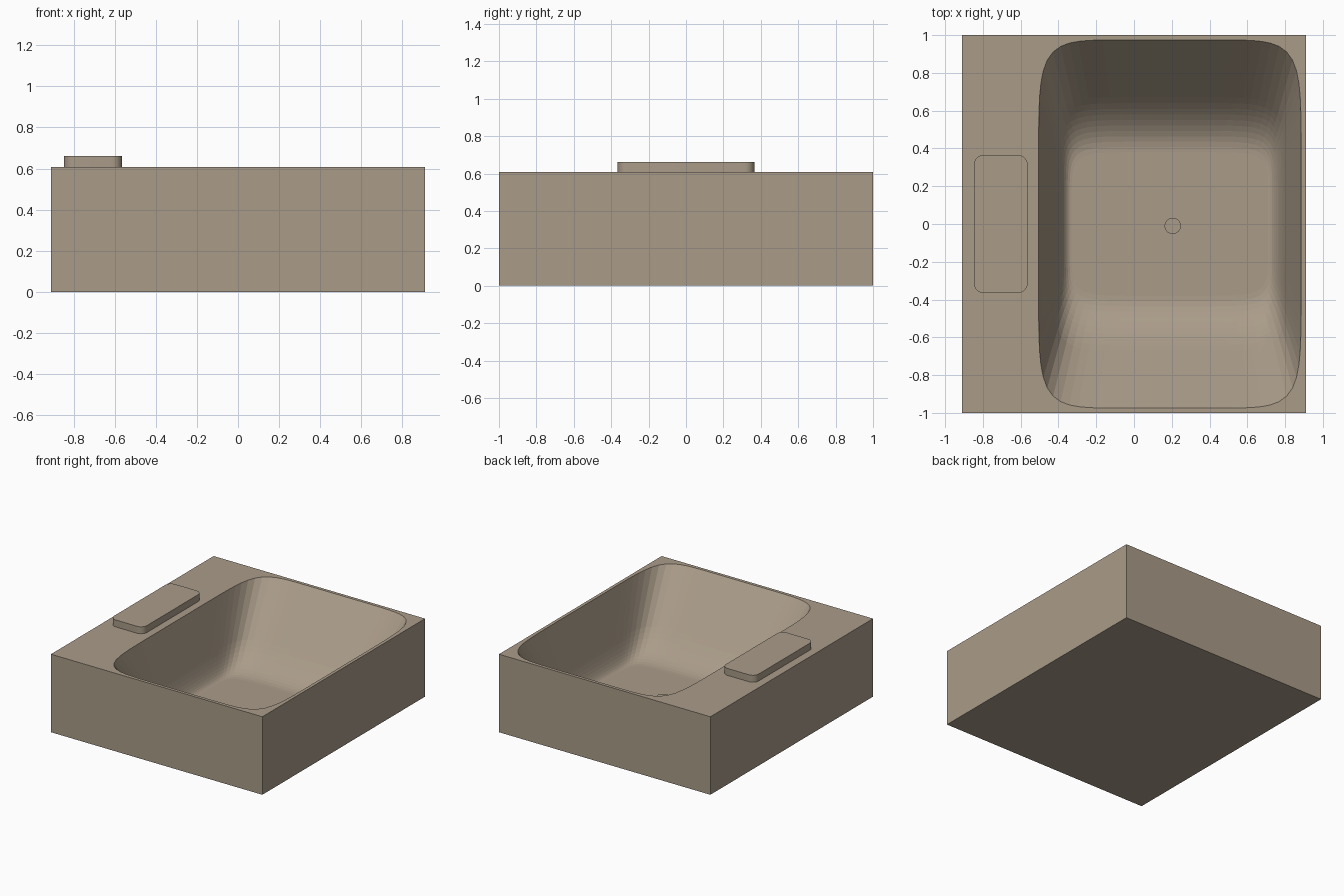
import bpy, bmesh, math

if "Cube" in bpy.data.objects:
    bpy.data.objects.remove(bpy.data.objects["Cube"])

W, D, H = 0.91, 1.0, 0.607     # body half width, half depth, height
CX = 0.19                      # basin centre in x
DEPTH = 0.54
N = 128

stone = bpy.data.materials.new("stone")
stone.diffuse_color = (0.40, 0.33, 0.25, 1)
stone.use_nodes = True
stone.node_tree.nodes["Principled BSDF"].inputs["Base Color"].default_value = stone.diffuse_color


def finish(bm, name, angle=30):
    bmesh.ops.recalc_face_normals(bm, faces=bm.faces)
    mesh = bpy.data.meshes.new(name)
    bm.to_mesh(mesh)
    bm.free()
    mesh.materials.append(stone)
    ob = bpy.data.objects.new(name, mesh)
    bpy.context.collection.objects.link(ob)
    bpy.ops.object.select_all(action='DESELECT')
    ob.select_set(True)
    bpy.context.view_layer.objects.active = ob
    bpy.ops.object.shade_smooth_by_angle(angle=math.radians(angle))
    return ob


def loop(bm, pts):
    vs = [bm.verts.new(p) for p in pts]
    es = [bm.edges.new((vs[i], vs[(i + 1) % len(vs)])) for i in range(len(vs))]
    return vs, es


def basin_ring(a, b, z, n=7.7):
    # rounded-rectangle (superellipse) outline
    pts = []
    for i in range(N):
        t = 2 * math.pi * (i + 0.5) / N
        c, s = math.cos(t), math.sin(t)
        r = (abs(c) ** n + abs(s) ** n) ** (-1 / n)
        pts.append((CX + a * r * c, b * r * s, z))
    return pts


def skin(bm, r0, r1):
    k = len(r0)
    for i in range(k):
        j = (i + 1) % k
        bm.faces.new((r0[i], r0[j], r1[j], r1[i]))


# basin profile: straight wall, then a curved fillet into the floor
(wa0, wb0), (wa1, wb1), (fa, fb) = (0.695, 0.975), (0.615, 0.67), (0.52, 0.38)
kd = 0.36                       # depth where the fillet begins
slope = (DEPTH - kd) / kd
ka, kb = wa1 + (wa1 - wa0) * slope, wb1 + (wb1 - wb0) * slope
rings = [(wa0, wb0, 0.0), (wa1, wb1, kd)]
for i in range(1, 11):
    t = i / 10
    q = ((1 - t) ** 2, 2 * t * (1 - t), t * t)
    rings.append((q[0] * wa1 + q[1] * ka + q[2] * fa,
                  q[0] * wb1 + q[1] * kb + q[2] * fb,
                  q[0] * kd + (q[1] + q[2]) * DEPTH))

# body with basin, finely faceted
bm = bmesh.new()
corners = [(-W, -D), (W, -D), (W, D), (-W, D)]
low, _ = loop(bm, [(x, y, 0) for x, y in corners])
top, top_edges = loop(bm, [(x, y, H) for x, y in corners])
bm.faces.new(low)
skin(bm, low, top)
prev, rim_edges = loop(bm, basin_ring(wa0, wb0, H))
bmesh.ops.triangle_fill(bm, edges=top_edges + rim_edges, use_beauty=True)
for a, b, d in rings[1:]:
    cur, _ = loop(bm, basin_ring(a, b, H - d))
    skin(bm, prev, cur)
    prev = cur
bm.faces.new(prev)
finish(bm, "sink_body", 1)

# raised tap pad with rounded corners
bm = bmesh.new()
bmesh.ops.create_cube(bm, size=1)
for v in bm.verts:
    v.co = (-0.705 + v.co.x * 0.283, v.co.y * 0.73, 0.633 + v.co.z * 0.056)
upright = [e for e in bm.edges if abs(e.verts[0].co.z - e.verts[1].co.z) > 0.01]
bmesh.ops.bevel(bm, geom=upright, offset=0.05, segments=8, profile=0.5,
                affect='EDGES')
finish(bm, "tap_pad")

# drain disc
bm = bmesh.new()
bmesh.ops.create_cone(bm, cap_ends=True, segments=32, radius1=0.043,
                      radius2=0.043, depth=0.03)
bmesh.ops.translate(bm, verts=bm.verts, vec=(0.205, -0.01, H - DEPTH))
finish(bm, "drain")
